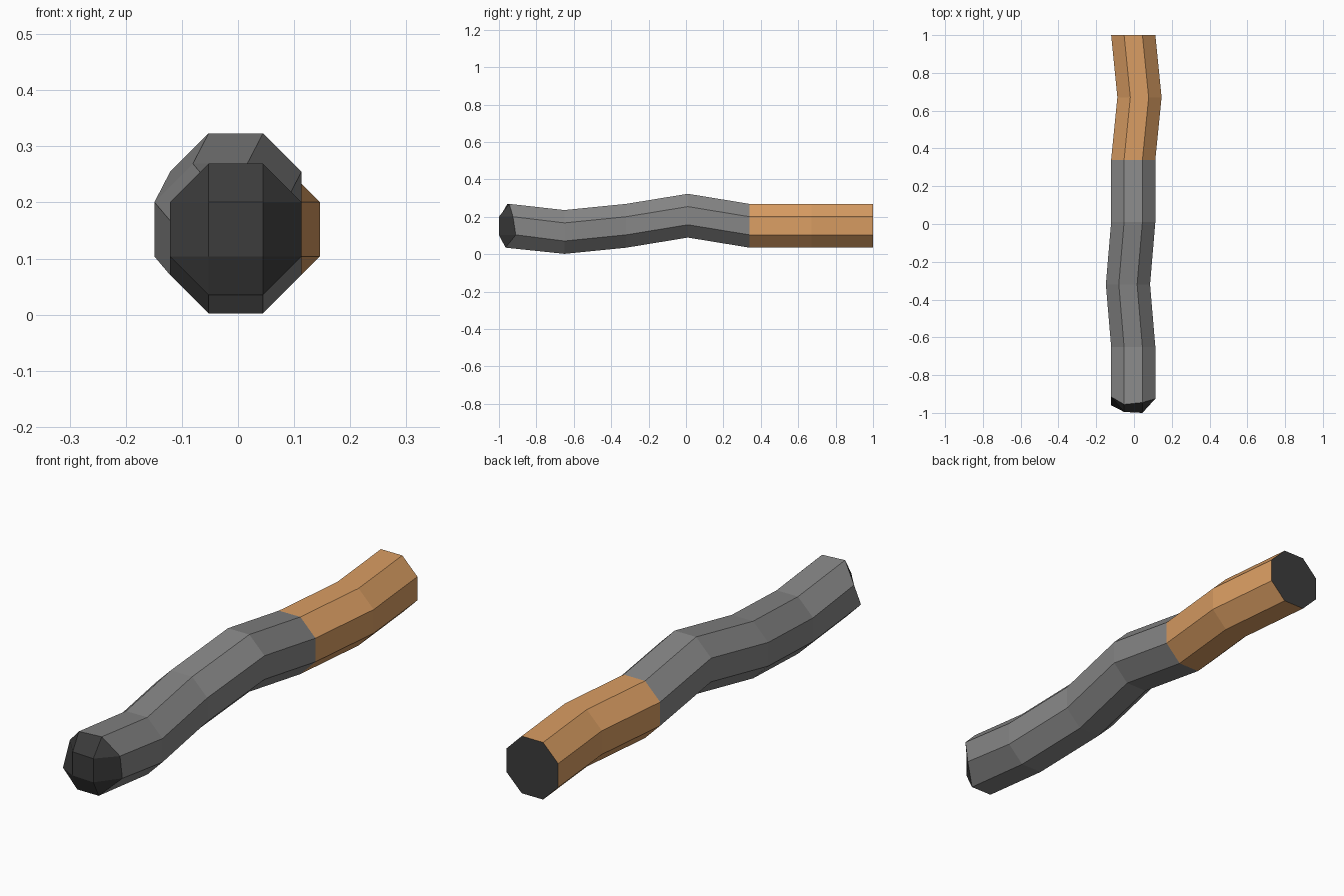
import bpy, bmesh, math

if "Cube" in bpy.data.objects:
    bpy.data.objects.remove(bpy.data.objects["Cube"])

R = 0.117 / math.cos(math.pi / 8)
ANGLES = [math.pi / 8 + k * math.pi / 4 for k in range(8)]


def material(name, color):
    m = bpy.data.materials.new(name)
    m.diffuse_color = (*color, 1)
    m.use_nodes = True
    m.node_tree.nodes["Principled BSDF"].inputs["Base Color"].default_value = m.diffuse_color
    return m


grey = material("paper grey", (0.24, 0.24, 0.24))
orange = material("filter orange", (0.70, 0.34, 0.125))
dark = material("ash dark", (0.045, 0.045, 0.045))


def ring(bm, x, z, depths):
    """Octagonal cross-section with one y value per corner."""
    return [bm.verts.new((x + R * math.cos(a), y, z + R * math.sin(a)))
            for a, y in zip(ANGLES, depths)]


def skin(bm, a, b):
    for i in range(8):
        j = (i + 1) % 8
        bm.faces.new((a[i], a[j], b[j], b[i]))


def finish(bm, name, mats):
    me = bpy.data.meshes.new(name)
    bm.to_mesh(me)
    bm.free()
    for m in mats:
        me.materials.append(m)
    ob = bpy.data.objects.new(name, me)
    bpy.context.collection.objects.link(ob)
    return ob


def tube(bm, stations):
    """Skin octagons from the back (+y) towards the front (-y)."""
    rings = [ring(bm, x, z, d if isinstance(d, list) else [d] * 8)
             for x, z, d in stations]
    for a, b in zip(rings, rings[1:]):
        skin(bm, b, a)
    return rings


# Uneven depths of the burnt edge, counter-clockwise from the upper right
BURNT = [-0.925, -0.945, -0.955, -0.915, -0.96, -0.965, -0.965, -0.91]
TIP = (-0.004, 0.152, BURNT)
JOINT = (-0.004, 0.152, 0.34)

# Filter with a dark rear end
bm = bmesh.new()
rings = tube(bm, [(-0.004, 0.152, 1.0), (0.029, 0.152, 0.67), JOINT])
end = bm.faces.new(rings[0][::-1])
end.material_index = 1
bmesh.ops.recalc_face_normals(bm, faces=bm.faces)
if end.normal.y < 0:
    bmesh.ops.reverse_faces(bm, faces=bm.faces)
finish(bm, "filter", [orange, dark])

# Crooked paper body
bm = bmesh.new()
tube(bm, [JOINT, (-0.004, 0.206, 0.01), (-0.032, 0.152, -0.32),
          (-0.004, 0.119, -0.65), TIP])
bm.normal_update()
f = max(bm.faces, key=lambda f: f.calc_center_median().z)
if f.normal.z < 0:
    bmesh.ops.reverse_faces(bm, faces=bm.faces)
finish(bm, "paper_body", [grey])

# Faceted ember: square front, four side panels and four corner triangles
bm = bmesh.new()
o = ring(bm, *TIP)
h = R * math.sin(math.pi / 8)
q = [bm.verts.new((-0.004 + sx * h, y, 0.152 + sz * h))
     for sx, sz, y in ((1, 1, -1.0), (-1, 1, -0.995), (-1, -1, -0.995), (1, -1, -1.0))]
bm.faces.new(q)
for i in range(4):
    a, b, c = o[2 * i], o[2 * i + 1], o[(2 * i + 2) % 8]
    bm.faces.new((a, b, q[i]))
    bm.faces.new((b, c, q[(i + 1) % 4], q[i]))
bm.normal_update()
if sum(f.normal.y for f in bm.faces) > 0:
    bmesh.ops.reverse_faces(bm, faces=bm.faces)
finish(bm, "ember", [dark])
